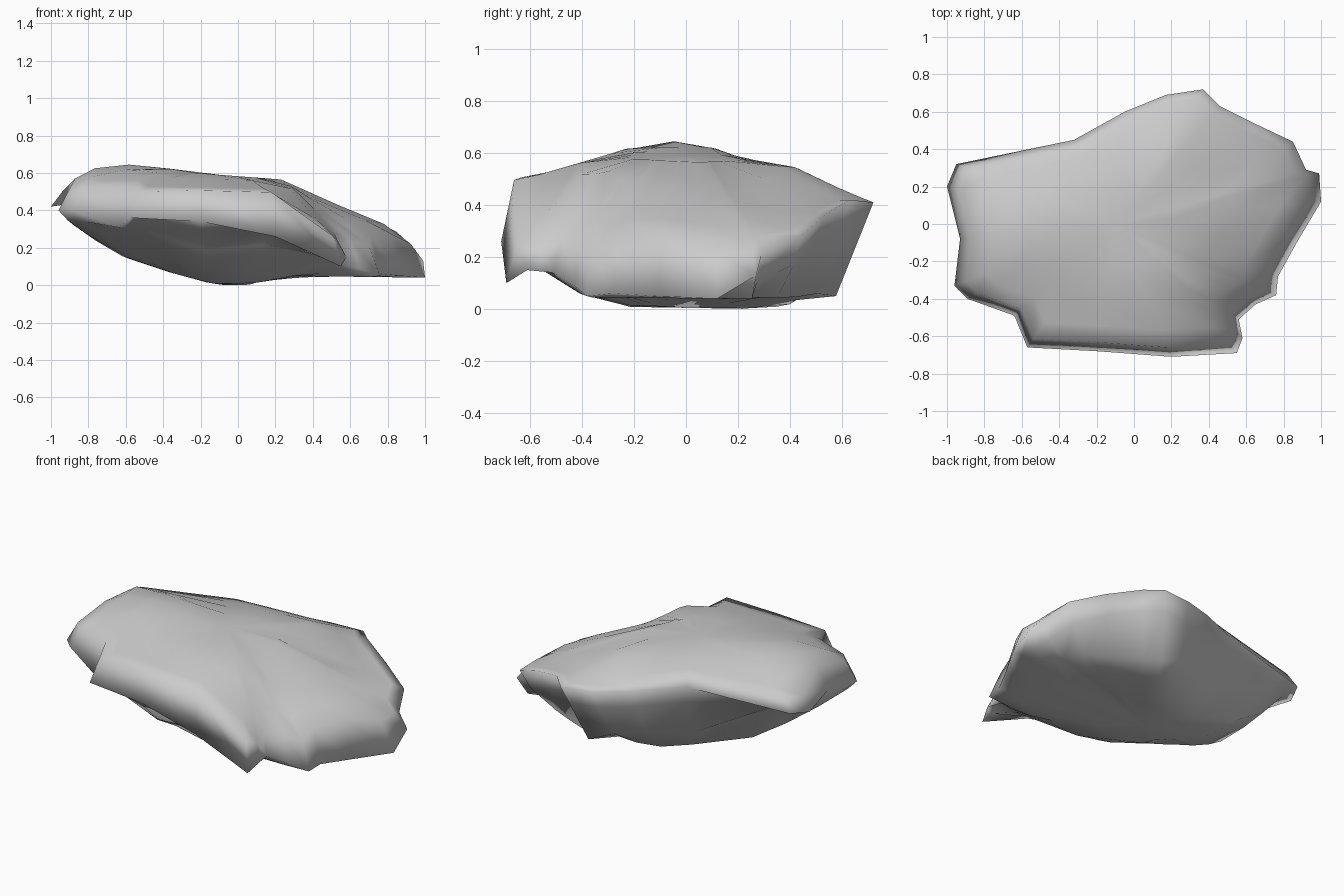
import bpy
import bmesh
import math
from mathutils import Vector

# Remove the default cube
default_cube = bpy.data.objects.get("Cube")
if default_cube:
    bpy.data.objects.remove(default_cube, do_unlink=True)


def profile(points, position):
    """Straight-line interpolation along a list of (position, value) points."""
    if position <= points[0][0]:
        return points[0][1]
    for (start, low), (end, high) in zip(points, points[1:]):
        if position <= end:
            return low + (high - low) * (position - start) / (end - start)
    return points[-1][1]


# Widest outline of the boulder, with the height of the rim
rim = [
    (-1, .2, .42), (-.95, .32, .44), (-.32, .45, .49), (-.05, .6, .45),
    (.17, .69, .42), (.37, .72, .41), (.46, .63, .42), (.66, .53, .36),
    (.85, .44, .28), (.92, .29, .21), (.99, .27, .13), (1, .12, .04),
    (.87, -.1, .05), (.77, -.28, .06), (.76, -.38, .05), (.65, -.43, .09),
    (.56, -.51, .14), (.58, -.61, .15), (.55, -.69, .1), (.2, -.71, .26),
    (-.2, -.68, .34), (-.57, -.66, .36), (-.64, -.49, .31), (-.89, -.4, .4),
    (-.96, -.33, .4), (-.93, -.08, .43),
]

# Crest along the length, its fall across the depth, and the side-on ceiling
crest = [(-1, .46), (-.93, .55), (-.78, .63), (-.56, .655), (-.23, .6),
         (.23, .565), (.4, .48), (.65, .39), (.86, .29), (1, .14)]
crest_fall = [(-.7, .08), (-.35, 0), (.1, 0), (.42, .02), (.72, .08)]
ceiling = [(-.67, .5), (-.55, .52), (-.28, .6), (-.24, .62), (.02, .655),
           (.25, .575), (.42, .545), (.66, .43)]

# Belly along the length, and its rise toward the front and back
belly = [(-1, .42), (-.83, .28), (-.63, .16), (-.48, .1), (-.15, .01),
         (-.1, 0), (.05, 0), (.23, .05), (1, .04)]
belly_rise = [(-.72, .34), (-.6, .27), (-.52, .14), (-.45, .08), (-.3, .01),
              (.3, 0), (.56, .05)]

heart = Vector((-.1, 0))
notch = Vector((.68, -.5))


def top_height(spot, inset, edge):
    """Upper surface, hollowed beside the beak and cut down at three corners."""
    x, y = spot
    hollow = .15 * math.exp(-(spot - notch).length_squared / .06)
    end_slope = .4 * abs(y) * max(0, -x - .5)
    front_slope = .25 * max(0, x - .25) * max(0, .1 - y)
    height = profile(crest, x) - profile(crest_fall, y)
    return min(height, profile(ceiling, y)) - hollow - end_slope - front_slope


def bottom_height(spot, inset, edge):
    """Underside: a recess under the front lip and slanting cuts on two sides."""
    x, y = spot
    front_cut = -.18 - .375 * x - .55 * y
    back_cut = 1.5 * (y - .41 - .54 * x)
    floor = max(profile(belly, x), profile(belly_rise, y), front_cut, back_cut)
    return min(max(floor, edge - 1.8 * inset), edge + .05)


mesh = bpy.data.meshes.new("boulder")
boulder = bpy.data.objects.new("boulder", mesh)
bpy.context.collection.objects.link(boulder)
bm = bmesh.new()


def ring(inset, height):
    """Shrink the outline toward the heart and lay it on a surface."""
    loop = []
    for x, y, z in rim:
        spot = Vector((x, y)).lerp(heart, inset)
        loop.append(bm.verts.new((spot.x, spot.y, height(spot, inset, z))))
    return loop


def bridge(first, second):
    for i in range(len(first)):
        j = (i + 1) % len(first)
        bm.faces.new((first[i], first[j], second[j], second[i]))


# Stack rings from the rim up over the crown and down under the belly
rim_loop = [bm.verts.new(point) for point in rim]
for height, insets in ((top_height, (.07, .2, .42, .7)),
                       (bottom_height, (.06, .2, .42, .7))):
    outer = rim_loop
    for inset in insets:
        inner = ring(inset, height)
        bridge(outer, inner)
        outer = inner
    tip = bm.verts.new((heart.x, heart.y, height(heart, 1, 1)))
    for i, vert in enumerate(outer):
        bm.faces.new((vert, outer[(i + 1) % len(outer)], tip))

bmesh.ops.recalc_face_normals(bm, faces=bm.faces)
bm.to_mesh(mesh)
bm.free()

# Plain grey stone, softly shaded
stone = bpy.data.materials.new("grey stone")
stone.use_nodes = True
grey = (.6, .6, .6, 1)
stone.diffuse_color = grey
stone.node_tree.nodes["Principled BSDF"].inputs["Base Color"].default_value = grey
mesh.materials.append(stone)
for face in mesh.polygons:
    face.use_smooth = True
